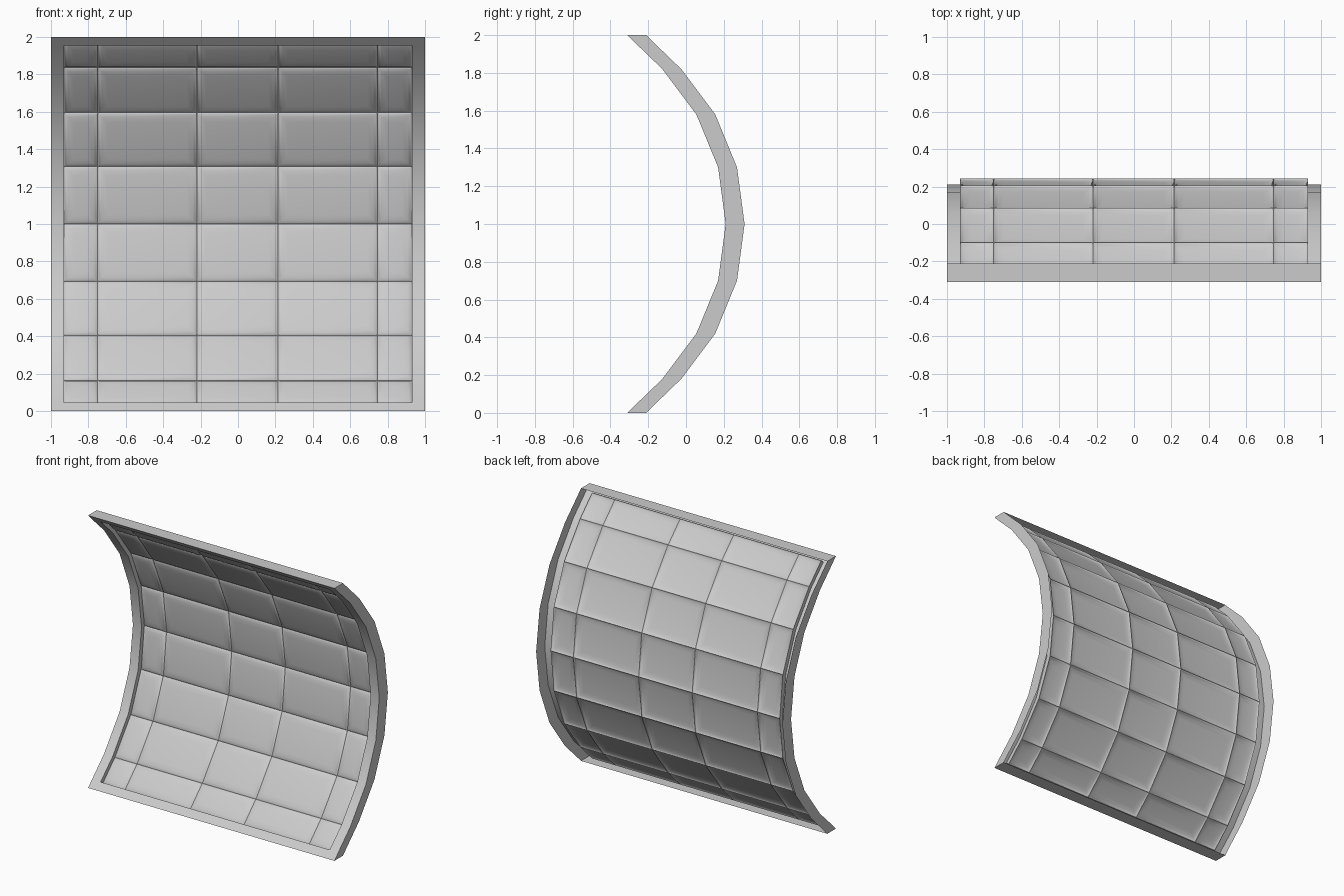
import bpy, bmesh

if "Cube" in bpy.data.objects:
    bpy.data.objects.remove(bpy.data.objects["Cube"])

# Lower half of each (y, z) profile, mirrored about z = 1
def full(half):
    return half + [(y, 2 - z) for y, z in reversed(half[:-1])]

FRONT = full([(-.31, 0), (-.265, .045), (-.125, .18), (.055, .42), (.17, .70), (.21, 1)])
PANE = full([(-.24, .025), (-.10, .162), (.085, .405), (.205, .692), (.242, 1)])
W, IN, DEPTH = 1.0, .93, .10


def finish(name, bm, angle):
    bmesh.ops.remove_doubles(bm, verts=bm.verts, dist=1e-4)
    bmesh.ops.recalc_face_normals(bm, faces=bm.faces)
    me = bpy.data.meshes.new(name)
    bm.to_mesh(me)
    bm.free()
    ob = bpy.data.objects.new(name, me)
    bpy.context.collection.objects.link(ob)
    bpy.ops.object.select_all(action='DESELECT')
    ob.select_set(True)
    bpy.context.view_layer.objects.active = ob
    bpy.ops.object.shade_smooth_by_angle(angle=angle)
    return ob


def quad(bm, *pts):
    return bm.faces.new([bm.verts.new(p) for p in pts])


def strip(bm, xa, pa, xb, pb):
    # ribbon between two profiles placed at xa and xb
    for i in range(len(pa) - 1):
        quad(bm, (xa, *pa[i]), (xa, *pa[i + 1]), (xb, *pb[i + 1]), (xb, *pb[i]))


# Frame: front face, outer walls and reveals, open at the back
bm = bmesh.new()
back = [(y + DEPTH, z) for y, z in FRONT]
for s in (-1, 1):
    strip(bm, s * W, FRONT, s * IN, FRONT)
    strip(bm, s * W, FRONT, s * W, back)
    strip(bm, s * IN, FRONT[1:-1], s * IN, PANE)
for k, rail in ((0, FRONT[:2]), (-1, FRONT[-2:])):
    strip(bm, -IN, rail, IN, rail)
    a, b, e, p = FRONT[k], back[k], FRONT[1 if k == 0 else -2], PANE[k]
    # end cap split at the opening so that its edges join the rails
    for xa, xb in ((-W, -IN), (-IN, IN), (IN, W)):
        quad(bm, (xa, *a), (xa, *b), (xb, *b), (xb, *a))
    quad(bm, (-IN, *e), (-IN, *p), (IN, *p), (IN, *e))
finish("window_frame", bm, .6)

# Panes: curved sheet of rectangles, each cushioned towards the front
bm = bmesh.new()
xs = [-IN, -.75, -.22, .215, .745, IN]
for xa, xb in zip(xs, xs[1:]):
    strip(bm, xa, PANE, xb, PANE)
bmesh.ops.remove_doubles(bm, verts=bm.verts, dist=1e-4)
for f in bm.faces:
    f.normal_update()
    if f.normal.y > 0:
        f.normal_flip()
panes = bm.faces[:]
for width, rise in ((.012, .007), (.02, .005), (.04, .003)):
    bmesh.ops.inset_individual(bm, faces=panes, thickness=width, depth=rise)
finish("window_panes", bm, .5)
